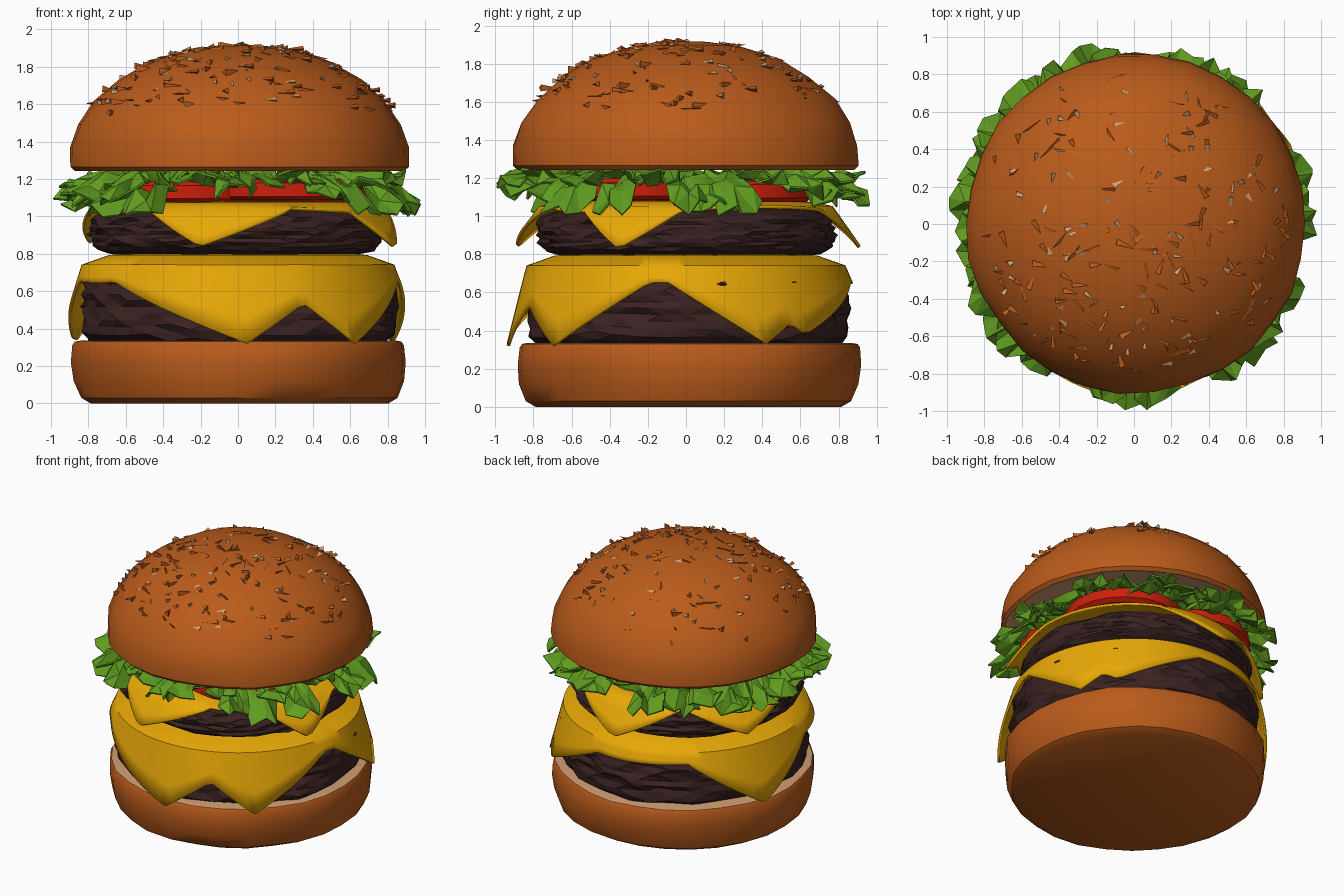
import bpy, bmesh, math, random
from math import sin, cos, pi, radians
from mathutils import Vector, Matrix, noise
from mathutils.bvhtree import BVHTree

random.seed(4)
if "Cube" in bpy.data.objects:
    bpy.data.objects.remove(bpy.data.objects["Cube"], do_unlink=True)


def material(name, color):
    m = bpy.data.materials.new(name)
    m.use_nodes = True
    m.diffuse_color = (*color, 1)
    m.node_tree.nodes["Principled BSDF"].inputs["Base Color"].default_value = (*color, 1)
    return m


CRUST = material("toasted_crust", (0.49, 0.105, 0.011))
CRUMB = material("cream_crumb", (0.62, 0.34, 0.17))
MEAT = material("grilled_meat", (0.044, 0.016, 0.016))
CHEESE = material("yellow_cheese", (0.80, 0.39, 0.002))
LEAF = material("green_leaf", (0.118, 0.335, 0.014))
TOMATO = material("red_tomato", (0.62, 0.014, 0.003))


def finish(name, bm, mats, smooth=None, thickness=0):
    bmesh.ops.recalc_face_normals(bm, faces=bm.faces)
    me = bpy.data.meshes.new(name)
    bm.to_mesh(me)
    bm.free()
    ob = bpy.data.objects.new(name, me)
    bpy.context.collection.objects.link(ob)
    for m in mats:
        me.materials.append(m)
    if thickness:
        mod = ob.modifiers.new("thickness", "SOLIDIFY")
        mod.thickness = thickness
        mod.offset = 0
    if smooth:
        bpy.ops.object.select_all(action="DESELECT")
        ob.select_set(True)
        bpy.context.view_layer.objects.active = ob
        bpy.ops.object.shade_smooth_by_angle(angle=radians(smooth))
    return ob


def skin(bm, rings, closed=True):
    """Bridge rows of vertices with quads."""
    for a, b in zip(rings, rings[1:]):
        n = len(a)
        for i in range(n if closed else n - 1):
            j = (i + 1) % n
            bm.faces.new((a[i], a[j], b[j], b[i]))


def turn_from(deg, angle):
    """Signed angle from one heading to another, in degrees."""
    return (deg - angle + 180) % 360 - 180


def lathe(profile, n, wobble=0.0, center=(0, 0)):
    """Revolve (radius, height) points, with a gentle uneven surface."""
    bm = bmesh.new()
    rings = []
    for r, z in profile:
        ring = []
        for i in range(n):
            a = 2 * pi * i / n
            p = Vector((r * cos(a), r * sin(a), z))
            k = 1 + wobble * noise.noise(p * 3)
            ring.append(bm.verts.new((p.x * k + center[0], p.y * k + center[1], z)))
        rings.append(ring)
    skin(bm, rings)
    bm.faces.new(rings[0])
    bm.faces.new(rings[-1])
    return bm


# Bottom bun: crust outside, cut crumb face on top
bm = lathe([(0.80, 0), (0.85, 0.03), (0.885, 0.12), (0.895, 0.22),
            (0.888, 0.31), (0.875, 0.33), (0.85, 0.335)], 28, 0.025, (0.005, 0.015))
for f in bm.faces:
    f.material_index = int(f.calc_center_median().z > 0.331)
finish("bottom_bun", bm, [CRUST, CRUMB], 35)

# Top bun: domed crust with a cut crumb face below
bm = lathe([(0.865, 1.25), (0.885, 1.243), (0.908, 1.265), (0.903, 1.37),
            (0.86, 1.49), (0.78, 1.615), (0.65, 1.73), (0.48, 1.83),
            (0.27, 1.895), (0.10, 1.915)], 30, 0.025, (0.012, 0))
for f in bm.faces:
    f.material_index = int(f.calc_center_median().z < 1.252)
dome = BVHTree.FromBMesh(bm)
finish("top_bun", bm, [CRUST, CRUMB], 35)

# Seeds: pointed slivers half sunk in the dome, denser toward the front
bm = bmesh.new()
for i in range(200):
    a, r = random.uniform(0, 2 * pi), 0.82 * math.sqrt(random.random())
    x, y = r * cos(a), r * sin(a)
    if y > 0 and random.random() < 0.35:
        y = -y
    p, nrm, _, _ = dome.ray_cast(Vector((x, y, 3)), Vector((0, 0, -1)))
    turn = nrm.to_track_quat("Z", "Y").to_matrix().to_4x4()
    spin = Matrix.Rotation(random.uniform(0, 2 * pi), 4, "Z")
    tilt = Matrix.Rotation(random.uniform(1.5, 1.64), 4, "Y")
    pale = int(random.random() < 0.35)
    length = random.uniform(0.045, 0.07) if pale else random.uniform(0.06, 0.13)
    new = bmesh.ops.create_cone(bm, cap_ends=True, segments=3, depth=length, radius2=0,
                                radius1=random.uniform(0.014, 0.022),
                                matrix=Matrix.Translation(p - nrm * 0.003) @ turn @ spin @ tilt)
    for f in {f for v in new["verts"] for f in v.link_faces}:
        f.material_index = pale
finish("seeds", bm, [CRUST, CRUMB])


def patty(name, radius, low, high, foot, center=(0, 0)):
    """A crumbly round with blunt sides; foot sets how square its lower edge is."""
    bm = bmesh.new()
    bmesh.ops.create_icosphere(bm, subdivisions=4, radius=1)
    half, mid = (high - low) / 2, (high + low) / 2
    for v in bm.verts:
        d = v.co.normalized()
        power = foot if d.z < 0 else 4
        blunt = (math.hypot(d.x, d.y) ** power + abs(d.z) ** power) ** (-1 / power)
        k = blunt * (0.985 + 0.04 * noise.noise(d * 5) + random.uniform(-0.015, 0.015))
        v.co = (d.x * k * radius + center[0], d.y * k * radius + center[1],
                mid + d.z * half * min(k, blunt))
    finish(name, bm, [MEAT])


patty("lower_patty", 0.85, 0.315, 0.785, 14, (0.01, 0.01))
patty("upper_patty", 0.79, 0.78, 1.06, 5, (-0.01, 0))


def cheese(name, top, shoulder, flat, rim, base, tips, flare):
    """A slice lying on a patty, corners hanging at (angle, height, width before, width after)."""
    bm = bmesh.new()
    n = 120
    columns = []
    for i in range(n):
        deg = 360 * i / n
        hem = base + 0.015 * sin(radians(deg * 3))
        for angle, z, before, after in tips:
            d = turn_from(deg, angle)
            gap = d / after if d > 0 else -d / before
            if gap < 1:
                hem = min(hem, z + (base - z) * gap)
        points = [(0.02, top), (flat, top), ((flat + rim) / 2, top - (top - shoulder) * 0.25),
                  (rim, shoulder)]
        for t in (0.33, 0.66, 1):
            z = shoulder + (hem - shoulder) * t
            points.append((rim + 0.02 * t + flare * (shoulder - z), z))
        columns.append([bm.verts.new((r * cos(radians(deg)), r * sin(radians(deg)), z))
                        for r, z in points])
    rings = [list(row) for row in zip(*columns)]
    skin(bm, rings)
    bm.faces.new(rings[0])
    finish(name, bm, [CHEESE], 50, 0.018)


cheese("lower_cheese", 0.8, 0.735, 0.55, 0.83, 0.66,
       [(-87, 0.32, 54, 32), (-48, 0.32, 30, 36), (27, 0.33, 34, 30),
        (43, 0.38, 30, 40), (160, 0.33, 34, 34)], 0.2)
cheese("upper_cheese", 1.07, 1.045, 0.6, 0.765, 1.035,
       [(-103, 0.84, 24, 34), (-23, 0.83, 20, 22), (92, 0.83, 30, 30),
        (153, 0.86, 28, 30)], 0.6)

# Tomato slices: overlapping rounds with bevelled rims
for i in range(4):
    a = radians(40 + 90 * i)
    z = 1.075 + 0.012 * (i % 2)
    bm = lathe([(0.38, z), (0.41, z + 0.02), (0.41, z + 0.09), (0.38, z + 0.11)], 20,
               center=(0.39 * cos(a), 0.39 * sin(a)))
    finish(f"tomato_slice_{i + 1}", bm, [TOMATO], 30)

# Lettuce: crumpled leaves fanned around the stack, tucked up at a few gaps
bm = bmesh.new()
count = 40
gaps = (-112, -72, -14, 28, 88)
for i in range(count):
    deg = 360 * (i + random.uniform(-0.25, 0.25)) / count
    if min(abs(turn_from(deg, g)) for g in gaps) < 8:
        reach, droop = 0.9, 0.0
    else:
        reach, droop = random.uniform(0.95, 1.0), random.choice((0.02, 0.08, 0.12, 0.17))
    rows = []
    for u in range(6):
        t = u / 5
        row = []
        for v in range(5):
            s = v / 2 - 1
            r = 0.5 + (reach - 0.5) * t - 0.07 * t * s * s + random.uniform(-0.035, 0.02)
            ang = radians(deg) + s * 0.13 + random.uniform(-0.03, 0.03)
            z = 1.215 - droop * t ** 3 + random.uniform(-0.055, 0.045)
            r = min(r, 0.995)
            row.append(bm.verts.new((r * cos(ang), r * sin(ang), min(z, 1.25))))
        rows.append(row)
    skin(bm, rows, closed=False)
bmesh.ops.triangulate(bm, faces=bm.faces)
finish("lettuce", bm, [LEAF], thickness=0.012)
